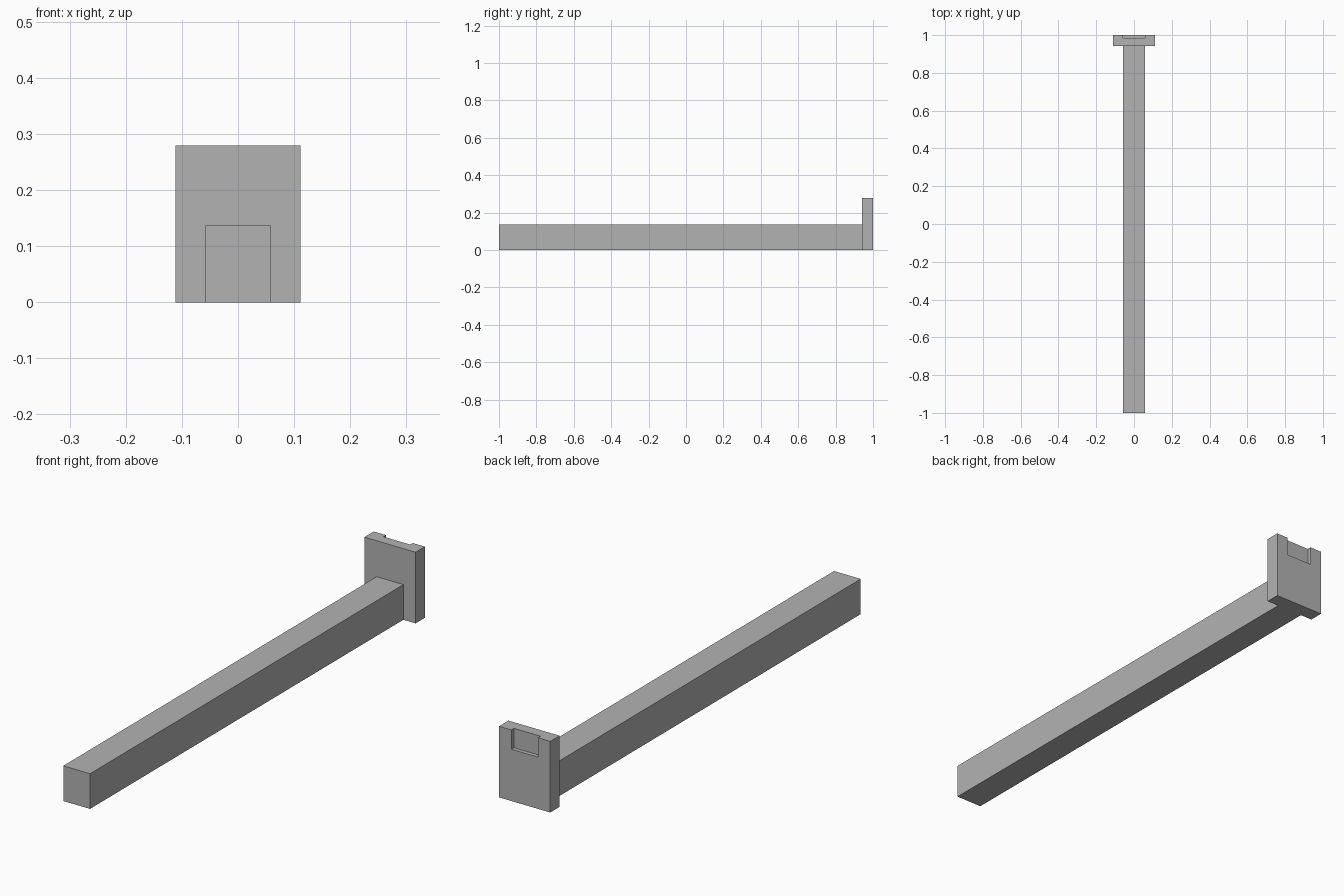
import bpy
import bmesh
from mathutils import Matrix, Vector

if "Cube" in bpy.data.objects:
    bpy.data.objects.remove(bpy.data.objects["Cube"], do_unlink=True)

# One plain grey for the whole model
grey = bpy.data.materials.new("plain_grey")
grey.use_nodes = True
colour = (0.45, 0.45, 0.45, 1)
grey.diffuse_color = colour
grey.node_tree.nodes["Principled BSDF"].inputs["Base Color"].default_value = colour


def box(name, low, high):
    """Flat-sided block between two opposite corners."""
    low, high = Vector(low), Vector(high)
    bm = bmesh.new()
    placement = Matrix.Translation((low + high) / 2) @ Matrix.Diagonal((high - low).to_4d())
    bmesh.ops.create_cube(bm, size=1, matrix=placement)
    mesh = bpy.data.meshes.new(name)
    bm.to_mesh(mesh)
    bm.free()
    mesh.materials.append(grey)
    obj = bpy.data.objects.new(name, mesh)
    bpy.context.collection.objects.link(obj)
    return obj


BEAM = 0.058      # half width of the beam and of the notch
PLATE = 0.111     # half width of the end plate
JOINT = 0.942     # where the beam meets the plate
TOP = 0.279       # height of the plate

# Long beam and upright end plate
box("beam", (-BEAM, -1, 0), (BEAM, JOINT, 0.138))
plate = box("end_plate", (-PLATE, JOINT, 0), (PLATE, 1, TOP))

# Shallow notch in the back of the plate, open at the top
cutter = box("notch_cutter", (-BEAM, 0.984, 0.203), (BEAM, 1.1, TOP + 0.1))
cutter.hide_render = True
cut = plate.modifiers.new("notch", 'BOOLEAN')
cut.operation = 'DIFFERENCE'
cut.solver = 'EXACT'
cut.object = cutter
bpy.context.view_layer.objects.active = plate
bpy.ops.object.modifier_apply(modifier=cut.name)
bpy.data.objects.remove(cutter, do_unlink=True)
